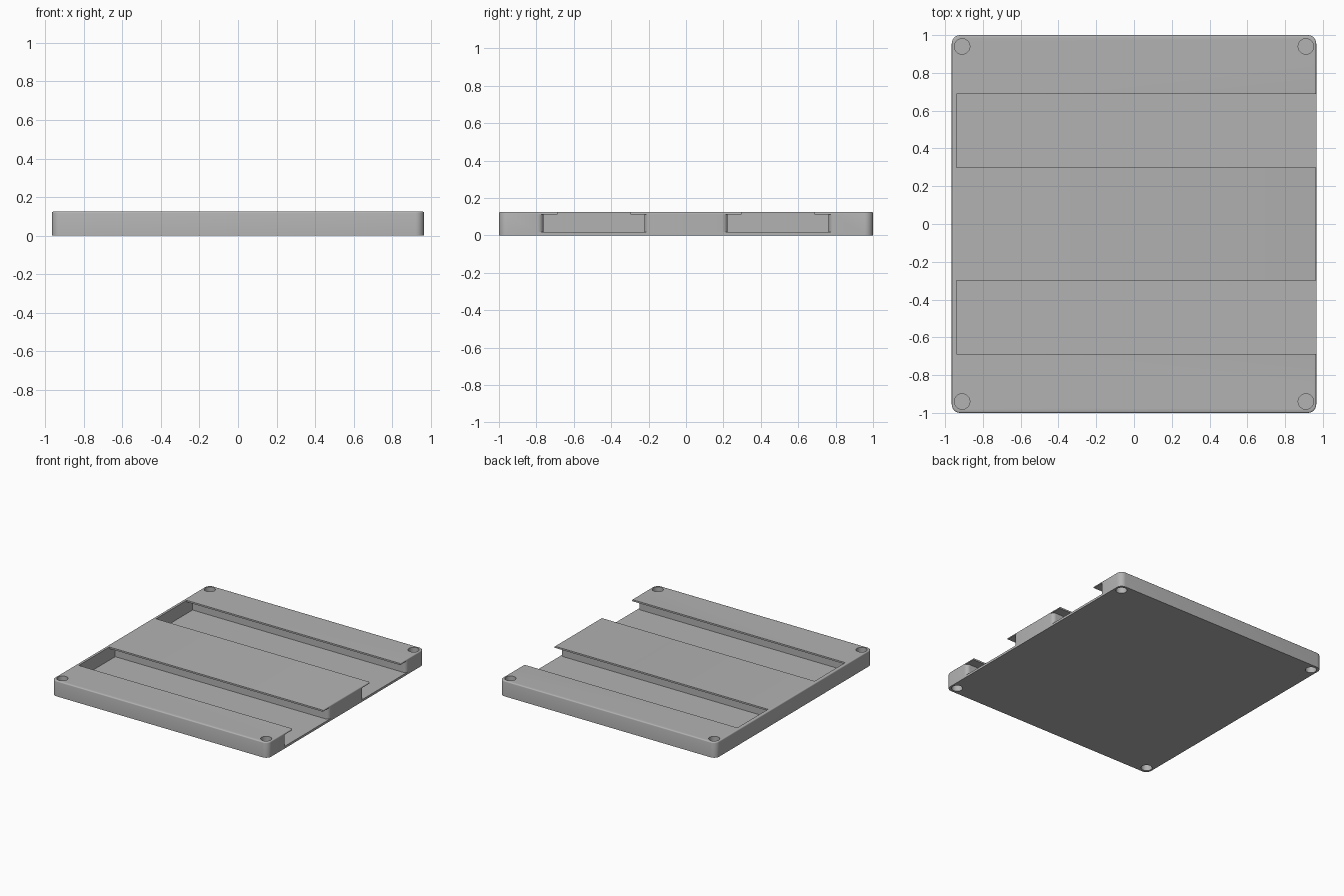
import bpy
import bmesh
from math import cos, sin, pi, radians

if "Cube" in bpy.data.objects:
    bpy.data.objects.remove(bpy.data.objects["Cube"])

HALF_X, HALF_Y, HEIGHT = 0.965, 1.0, 0.125
CORNER, RIM = 0.045, 0.008
FLOOR, LIP = 0.018, 0.112
END_X = -0.94
SLOT_Y = 0.493

grey = bpy.data.materials.new("plain grey")
grey.use_nodes = True
colour = (0.45, 0.45, 0.45, 1)
grey.diffuse_color = colour
grey.node_tree.nodes["Principled BSDF"].inputs["Base Color"].default_value = colour


def arc(cx, cy, r, start, end, steps=8):
    angles = [radians(start + (end - start) * i / steps) for i in range(steps + 1)]
    return [(cx + r * cos(a), cy + r * sin(a)) for a in angles]


def prism(name, outline, low, high, rim=0):
    """Extrude an outline upwards, optionally rounding its top rim."""
    bm = bmesh.new()
    base = bm.faces.new([bm.verts.new((x, y, low)) for x, y in outline])
    ext = bmesh.ops.extrude_face_region(bm, geom=[base])
    top = [v for v in ext["geom"] if isinstance(v, bmesh.types.BMVert)]
    bmesh.ops.translate(bm, verts=top, vec=(0, 0, high - low))
    bmesh.ops.recalc_face_normals(bm, faces=bm.faces)
    if rim:
        edges = [e for e in bm.edges if all(v in top for v in e.verts)]
        bmesh.ops.bevel(bm, geom=edges, offset=rim, segments=3,
                        profile=0.5, affect='EDGES')
    mesh = bpy.data.meshes.new(name)
    bm.to_mesh(mesh)
    bm.free()
    mesh.materials.append(grey)
    obj = bpy.data.objects.new(name, mesh)
    bpy.context.collection.objects.link(obj)
    return obj


# Plate with rounded corners and a softened top rim
ix, iy = HALF_X - CORNER, HALF_Y - CORNER
outline = (arc(ix, iy, CORNER, 0, 90) + arc(-ix, iy, CORNER, 90, 180)
           + arc(-ix, -iy, CORNER, 180, 270) + arc(ix, -iy, CORNER, 270, 360))
plate = prism("slotted_plate", outline, 0, HEIGHT, RIM)

cutters = []
for side in (-1, 1):
    cy = side * SLOT_Y
    # Wide undercut channel, flaring at its open mouth
    w, r = 0.27, 0.03
    m = HALF_X - r
    channel = ([(END_X, cy - w), (m, cy - w)][:1]
               + arc(m, cy - w - r, r, 90, 0)
               + [(HALF_X + 0.1, cy - w - r), (HALF_X + 0.1, cy + w + r)]
               + arc(m, cy + w + r, r, 0, -90)
               + [(END_X, cy + w)])
    cutters.append(prism("channel_cutter", channel, FLOOR, LIP))
    # Narrower opening between the lips
    w = 0.195
    opening = [(END_X, cy - w), (HALF_X + 0.1, cy - w),
               (HALF_X + 0.1, cy + w), (END_X, cy + w)]
    cutters.append(prism("opening_cutter", opening, LIP - 0.02, HEIGHT + 0.1))
    # Round corner pockets above and below
    for x in (-0.91, 0.91):
        circle = arc(x, side * 0.94, 0.041, 0, 360, 32)[:-1]
        cutters.append(prism("top_pocket_cutter", circle, HEIGHT - 0.05, HEIGHT + 0.1))
        cutters.append(prism("bottom_pocket_cutter", circle, -0.1, 0.05))

# Cut the plate, then discard the cutters
for cutter in cutters:
    cutter.hide_render = True
    mod = plate.modifiers.new("cut", 'BOOLEAN')
    mod.operation = 'DIFFERENCE'
    mod.solver = 'EXACT'
    mod.object = cutter
bpy.context.view_layer.update()
graph = bpy.context.evaluated_depsgraph_get()
cut_mesh = bpy.data.meshes.new_from_object(plate.evaluated_get(graph))
plate.modifiers.clear()
plate.data = cut_mesh
for cutter in cutters:
    bpy.data.objects.remove(cutter)

# Smooth the rounded parts, keep the edges sharp
bpy.ops.object.select_all(action='DESELECT')
plate.select_set(True)
bpy.context.view_layer.objects.active = plate
bpy.ops.object.shade_smooth_by_angle(angle=radians(35))
